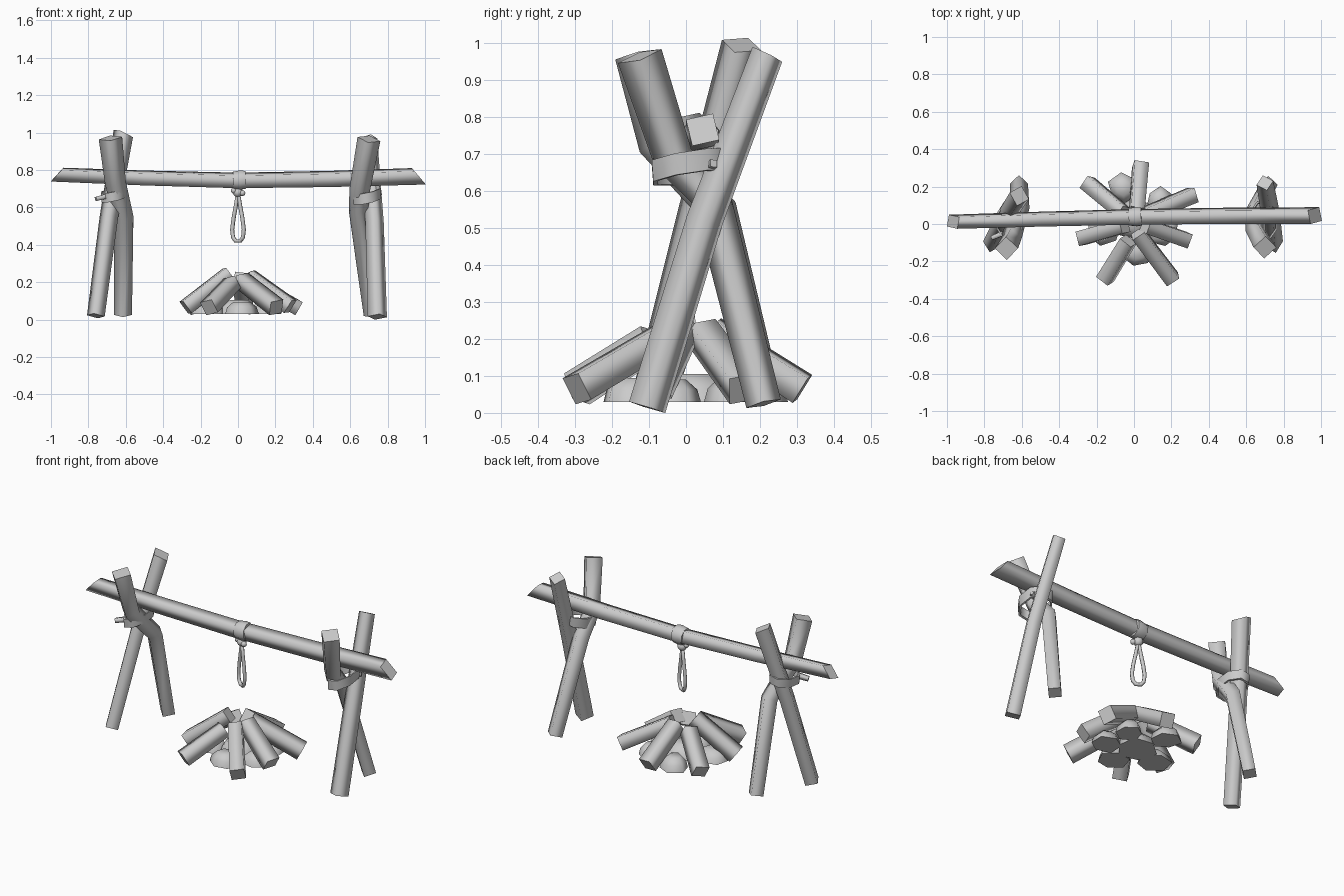
import bpy, bmesh, math, random
from mathutils import Vector

if "Cube" in bpy.data.objects:
    bpy.data.objects.remove(bpy.data.objects["Cube"])

random.seed(4)


def finish(bm, name):
    bmesh.ops.recalc_face_normals(bm, faces=bm.faces[:])
    me = bpy.data.meshes.new(name)
    bm.to_mesh(me)
    bm.free()
    ob = bpy.data.objects.new(name, me)
    bpy.context.collection.objects.link(ob)
    return ob


def log(name, pts, radii, roll=45, ref=(0, 1, 0), cut0=(0, 0, 0), cut1=(0, 0, 0), sides=4):
    """Sweep a smooth-sided log through pts; cut vectors slant the flat ends."""
    bm = bmesh.new()
    pts = [Vector(p) for p in pts]
    last = len(pts) - 1
    rings = []
    for i, p in enumerate(pts):
        t = (pts[min(i + 1, last)] - pts[max(i - 1, 0)]).normalized()
        u = Vector(ref)
        u = (u - t * u.dot(t)).normalized()
        v = t.cross(u)
        cut = Vector(cut0 if i == 0 else cut1 if i == last else (0, 0, 0))
        ring = []
        for k in range(sides):
            a = math.radians(roll) + math.tau * k / sides
            d = (u * math.cos(a) + v * math.sin(a)) * radii[i]
            ring.append(bm.verts.new(p + d + t * d.dot(cut)))
        rings.append(ring)
    for a, b in zip(rings, rings[1:]):
        for k in range(sides):
            j = (k + 1) % sides
            bm.faces.new((a[k], a[j], b[j], b[k])).smooth = True
    bm.faces.new(rings[0])
    bm.faces.new(rings[-1])
    return finish(bm, name)


def band(name, c, rx, ry, h, tilt, sides=8):
    """Flat strap wrapped around a crossing, tilted along x and y."""
    bm = bmesh.new()
    loops = []
    for s, z in ((0.88, -h / 2), (1, -h / 2), (1.04, h / 2), (0.92, h / 2)):
        ring = []
        for k in range(sides):
            a = math.tau * (k + 0.5) / sides
            x, y = rx * s * math.cos(a), ry * s * math.sin(a)
            ring.append(bm.verts.new((c[0] + x, c[1] + y, c[2] + z + y * tilt[1] + x * tilt[0])))
        loops.append(ring)
    for i in range(4):
        a, b = loops[i], loops[(i + 1) % 4]
        for k in range(sides):
            j = (k + 1) % sides
            bm.faces.new((a[k], a[j], b[j], b[k])).smooth = i in (1, 3)
    return finish(bm, name)


def stone(name, x, y, r, h):
    """Rough domed stone with a flat polygonal base."""
    bm = bmesh.new()
    n = 6
    a0 = random.uniform(0, 1)
    jit = [random.uniform(0.85, 1.12) for _ in range(n)]
    loops = []
    for s, z in ((1, 0.03), (0.88, 0.03 + h * 0.55), (0.5, 0.03 + h)):
        loops.append([bm.verts.new((x + r * s * jit[k] * math.cos(a0 + math.tau * k / n),
                                    y + r * s * jit[k] * math.sin(a0 + math.tau * k / n), z))
                      for k in range(n)])
    for a, b in zip(loops, loops[1:]):
        for k in range(n):
            j = (k + 1) % n
            bm.faces.new((a[k], a[j], b[j], b[k])).smooth = True
    bm.faces.new(loops[0])
    bm.faces.new(loops[-1]).smooth = True
    return finish(bm, name)


# Crossbar, sagging slightly, with slanted ends
log("crossbar",
    [(-0.967, 0.012, 0.775), (-0.5, 0.026, 0.757), (0, 0.038, 0.744), (0.5, 0.044, 0.752), (0.967, 0.045, 0.766)],
    [0.045, 0.047, 0.049, 0.051, 0.053], roll=58, ref=(0, 0, 1), cut0=(0, 0, 0.85), cut1=(0, 0, -0.8))

# Crossed supports: one straight and one crooked pole at each end
log("left_straight_pole", [(-0.76, -0.105, 0.02), (-0.69, 0.03, 0.55), (-0.613, 0.15, 0.995)],
    [0.049, 0.051, 0.056], roll=-15, cut1=(-0.25, 0.1, 0))
log("left_crooked_pole",
    [(-0.615, 0.215, 0.025), (-0.612, 0.085, 0.55), (-0.655, -0.075, 0.73), (-0.682, -0.13, 0.97)],
    [0.048, 0.053, 0.056, 0.063], roll=0)
log("right_straight_pole", [(0.745, -0.105, 0.015), (0.73, 0.05, 0.52), (0.70, 0.22, 0.97)],
    [0.053, 0.051, 0.046], roll=15, cut1=(0, -0.1, 0))
log("right_crooked_pole",
    [(0.72, 0.21, 0.025), (0.645, 0.07, 0.58), (0.65, -0.035, 0.69), (0.70, -0.125, 0.965)],
    [0.048, 0.052, 0.055, 0.062], roll=0)

# Lashings around the crossings
band("left_lashing", (-0.665, 0.015, 0.668), 0.07, 0.112, 0.05, (0.2, 0.1))
band("right_lashing", (0.69, 0.015, 0.665), 0.078, 0.112, 0.058, (0.2, 0.15))
log("left_lashing_end", [(-0.70, -0.05, 0.66), (-0.76, -0.075, 0.645)], [0.018, 0.016])
log("right_lashing_end", [(0.73, 0.06, 0.665), (0.765, 0.075, 0.675)], [0.016, 0.014])

# Rope wrap, knot and hanging loop
log("rope_wrap", [(-0.026, 0.038, 0.744), (0.012, 0.039, 0.746), (0.04, 0.04, 0.747)],
    [0.049, 0.055, 0.051], roll=20, ref=(0, 0, 1), sides=8)
for nm, loc, r in (("rope_knot", (0, 0.035, 0.68), 0.027), ("rope_knot_side", (-0.022, 0.03, 0.69), 0.017),
                   ("rope_knot_tail", (0.024, 0.022, 0.676), 0.016)):
    bm = bmesh.new()
    bmesh.ops.create_icosphere(bm, subdivisions=2, radius=r)
    bmesh.ops.translate(bm, verts=bm.verts[:], vec=loc)
    for f in bm.faces:
        f.smooth = True
    finish(bm, nm)

cu = bpy.data.curves.new("rope_loop", "CURVE")
cu.dimensions = "3D"
cu.bevel_depth = 0.011
cu.bevel_resolution = 1
sp = cu.splines.new("POLY")
profile = [(0.004, 0.665), (0.014, 0.6), (0.026, 0.54), (0.034, 0.48), (0.029, 0.44), (0.014, 0.42)]
outline = profile + [(-w, z) for w, z in reversed(profile)]
sp.points.add(len(outline) - 1)
for pt, (w, z) in zip(sp.points, outline):
    pt.co = (w * 0.92, 0.035 - w * 0.45, z, 1)
sp.use_cyclic_u = True
sp.use_smooth = True
rope = bpy.data.objects.new("rope_loop", cu)
bpy.context.collection.objects.link(rope)
bpy.context.view_layer.objects.active = rope
rope.select_set(True)
bpy.ops.object.convert(target="MESH")

# Firewood leaning in a ring: outer x, y, z then inner x, y, z
wood = [
    (0.035, 0.315, 0.065, 0.015, 0.07, 0.22),
    (0.315, 0.155, 0.065, 0.05, 0.045, 0.215),
    (0.28, -0.085, 0.07, 0.06, -0.01, 0.23),
    (0.205, -0.295, 0.065, 0.02, -0.05, 0.21),
    (-0.155, -0.295, 0.065, -0.03, -0.09, 0.195),
    (-0.28, -0.075, 0.065, -0.05, -0.01, 0.245),
    (-0.25, 0.22, 0.065, -0.06, 0.06, 0.20),
]
for i, w in enumerate(wood):
    log(f"firewood_{i + 1}", [w[:3], w[3:]], [0.056, 0.053], roll=45 + random.uniform(-15, 15), ref=(0, 0, 1))

# Flat stones under the wood
for i, (x, y, r, h) in enumerate([(0.0, 0.02, 0.12, 0.075), (0.02, -0.15, 0.085, 0.065), (-0.06, 0.19, 0.08, 0.07),
                                  (0.14, 0.13, 0.075, 0.065), (-0.16, -0.03, 0.09, 0.06), (0.16, -0.04, 0.09, 0.06)]):
    stone(f"stone_{i + 1}", x, y, r, h)
